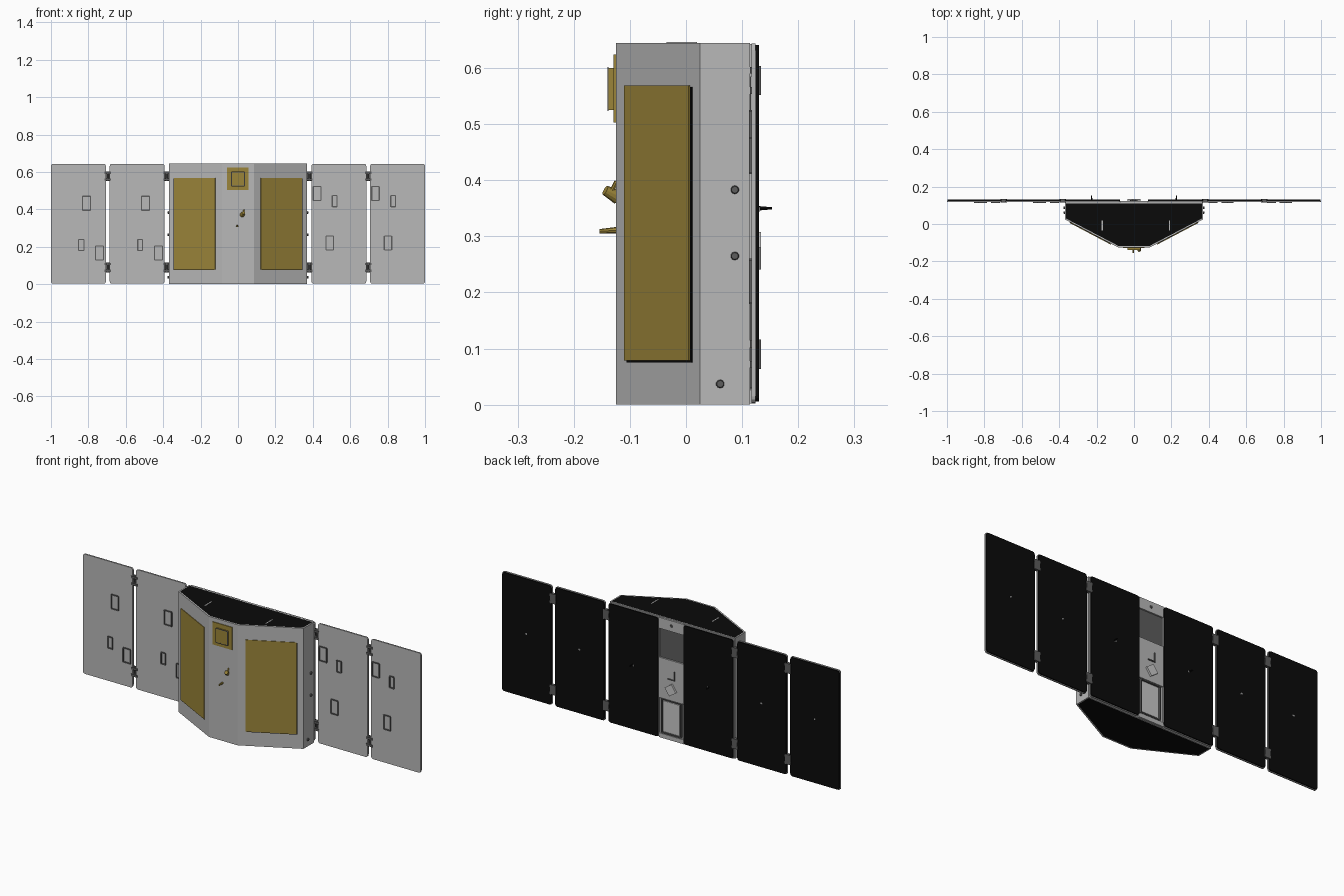
import bpy, bmesh, math
from mathutils import Vector, Matrix

if "Cube" in bpy.data.objects:
    bpy.data.objects.remove(bpy.data.objects["Cube"])


def mat(name, r, g, b):
    m = bpy.data.materials.new(name)
    m.diffuse_color = (r, g, b, 1)
    m.use_nodes = True
    m.node_tree.nodes["Principled BSDF"].inputs["Base Color"].default_value = m.diffuse_color
    return m


GREY = mat("light_grey", 0.48, 0.48, 0.48)
PALE = mat("pale_grey", 0.58, 0.58, 0.58)
DARK = mat("dark_grey", 0.11, 0.11, 0.11)
BLACK = mat("solar_black", 0.003, 0.003, 0.003)
GOLD = mat("gold_foil", 0.33, 0.235, 0.041)
H = 0.645


def finish(name, bm, *mats):
    bmesh.ops.recalc_face_normals(bm, faces=bm.faces)
    me = bpy.data.meshes.new(name)
    bm.to_mesh(me)
    bm.free()
    for m in mats:
        me.materials.append(m)
    ob = bpy.data.objects.new(name, me)
    bpy.context.collection.objects.link(ob)
    return ob


def prism(name, pts, z0, z1, m):
    """Extrude an xy outline from z0 to z1."""
    bm = bmesh.new()
    f = bm.faces.new([bm.verts.new((x, y, z0)) for x, y in pts])
    r = bmesh.ops.extrude_face_region(bm, geom=[f])
    bmesh.ops.translate(bm, vec=(0, 0, z1 - z0),
                        verts=[v for v in r["geom"] if isinstance(v, bmesh.types.BMVert)])
    return finish(name, bm, m)


def box(name, x, y, z, m, corner=0.0, rot=0.0):
    """Box from (min, max) ranges, optional rounded corners and turn about y."""
    bm = bmesh.new()
    size = Vector((x[1] - x[0], y[1] - y[0], z[1] - z[0]))
    bmesh.ops.create_cube(bm, size=1, matrix=Matrix.Diagonal(size.to_4d()))
    if corner:
        edges = [e for e in bm.edges
                 if abs(e.verts[0].co.y - e.verts[1].co.y) > 1e-5]
        bmesh.ops.bevel(bm, geom=edges, offset=corner, segments=3,
                        profile=0.5, affect='EDGES')
    mid = Vector((sum(x) / 2, sum(y) / 2, sum(z) / 2))
    bmesh.ops.transform(bm, verts=bm.verts,
                        matrix=Matrix.Translation(mid) @ Matrix.Rotation(rot, 4, 'Y'))
    return finish(name, bm, m)


def rod(name, a, b, r1, r2, m, sides=12):
    a, b = Vector(a), Vector(b)
    bm = bmesh.new()
    bmesh.ops.create_cone(bm, cap_ends=True, segments=sides, radius1=r1,
                          radius2=r2, depth=(b - a).length)
    q = (b - a).to_track_quat('Z', 'Y').to_matrix().to_4x4()
    bmesh.ops.transform(bm, verts=bm.verts, matrix=Matrix.Translation((a + b) / 2) @ q)
    return finish(name, bm, m)


def frame(name, cx, cz, w, h, y, t, m):
    """Thin raised rectangular outline."""
    bm = bmesh.new()
    for x, z, sx, sz in ((-w / 2, 0, t, h), (w / 2, 0, t, h),
                         (0, -h / 2, w, t), (0, h / 2, w, t)):
        mx = Matrix.Translation((cx + x, (y[0] + y[1]) / 2, cz + z))
        bmesh.ops.create_cube(bm, size=1, matrix=mx @ Matrix.Diagonal((sx, y[1] - y[0], sz, 1)))
    return finish(name, bm, m)


# Six-sided body
NOSE, SIDE = Vector((0.085, -0.125)), Vector((0.37, 0.025))
half = [(0.085, -0.125), (0.37, 0.025), (0.37, 0.114)]
body = prism("body", half + [(-x, y) for x, y in reversed(half)], 0, H, GREY)

# Black end covers, inset in the top and bottom
body.data.materials.append(BLACK)
bm = bmesh.new()
bm.from_mesh(body.data)
ends = [f for f in bm.faces if abs(f.normal.z) > 0.9]
bmesh.ops.inset_individual(bm, faces=ends, thickness=0.008)
for f in ends:
    f.material_index = 1
bm.to_mesh(body.data)
bm.free()
for x in (-0.17, 0.19):
    box("top_slot", (x - 0.003, x + 0.003), (-0.035, 0.02), (H, H + 0.001), GREY)

# Gold radiators on the slanted faces, each with a black backing
along = SIDE - NOSE
normal = Vector((along.y, -along.x)).normalized()


def slant_plate(name, s, t0, t1, d0, d1, z0, z1, m):
    pts = [NOSE + along * t + normal * d
           for t, d in ((t0, d0), (t1, d0), (t1, d1), (t0, d1))]
    prism(name, [(s * p.x, p.y) for p in pts], z0, z1, m)


for s, side in ((-1, "left"), (1, "right")):
    slant_plate(side + "_radiator_backing", s, 0.14, 0.912, -0.001, 0.002, 0.075, 0.566, BLACK)
    slant_plate(side + "_radiator", s, 0.125, 0.895, 0.002, 0.005, 0.079, 0.569, GOLD)

# Front instruments: patch antenna, horn and probe
box("patch_plate", (-0.06, 0.056), (-0.129, -0.124), (0.503, 0.624), GOLD)
box("patch_block", (-0.035, 0.035), (-0.139, -0.128), (0.525, 0.6), GOLD)
frame("patch_outline", 0, 0.5625, 0.07, 0.075, (-0.1395, -0.138), 0.004, DARK)
rod("horn", (0.022, -0.122, 0.37), (0.03, -0.144, 0.382), 0.013, 0.009, GOLD)
rod("horn_arm", (0.03, -0.124, 0.398), (0.032, -0.134, 0.378), 0.004, 0.004, GOLD, 8)
rod("probe", (-0.004, -0.122, 0.311), (-0.004, -0.154, 0.309), 0.006, 0.004, GOLD, 8)

# Solar panels: two on the body's back, two hinged wings each side
spans = (("body", 0.073, 0.37), ("inner", 0.392, 0.686), ("outer", 0.706, 1.0))
for s, side in ((-1, "left"), (1, "right")):
    for part, a, b in spans:
        x = tuple(sorted((s * a, s * b)))
        n = f"{side}_{part}_panel"
        box(n + "_sheet", x, (0.117, 0.124), (0.003, H - 0.001), GREY, 0.012)
        box(n + "_cells", (x[0] + 0.002, x[1] - 0.002), (0.123, 0.13),
            (0.006, H - 0.004), BLACK, 0.012)
        c = (a + b) / 2 * s
        box(n + "_sensor", (c - 0.004, c + 0.004), (0.129, 0.132), (0.344, 0.352), PALE)
    # Short spike on the panel at the body
    rod(side + "_spike", (s * 0.225, 0.128, 0.35), (s * 0.228, 0.153, 0.35), 0.004, 0.002, BLACK, 8)
    # Hinges in the gaps between panels
    for hx in (0.381, 0.696):
        for hz in (0.09, 0.578):
            cx = s * hx
            rod(side + "_hinge_pin", (cx, 0.126, hz - 0.026), (cx, 0.126, hz + 0.026), 0.006, 0.006, DARK, 10)
            for dz in (-0.018, 0.018):
                box(side + "_hinge_leaf", (cx - 0.018, cx + 0.018), (0.114, 0.134),
                    (hz + dz - 0.006, hz + dz + 0.006), DARK)
            box(side + "_hinge_plate", (cx - 0.016, cx + 0.016), (0.13, 0.134), (hz - 0.026, hz + 0.026), DARK)
    # Side knobs
    for ky, kz in ((0.087, 0.383), (0.087, 0.265), (0.061, 0.037)):
        rod(side + "_knob", (s * 0.368, ky, kz), (s * 0.376, ky, kz), 0.008, 0.006, DARK, 10)

# Raised outlines on the front of the wings
for x, z, w, h in ((-0.81, 0.433, 0.042, 0.075), (-0.838, 0.21, 0.028, 0.06),
                   (-0.74, 0.167, 0.042, 0.075), (-0.495, 0.433, 0.042, 0.075),
                   (-0.523, 0.21, 0.026, 0.06), (-0.425, 0.167, 0.042, 0.075),
                   (0.423, 0.485, 0.042, 0.075), (0.517, 0.444, 0.026, 0.06),
                   (0.49, 0.22, 0.04, 0.075), (0.735, 0.485, 0.04, 0.075),
                   (0.83, 0.444, 0.026, 0.06), (0.802, 0.22, 0.04, 0.075)):
    frame("wing_bracket", x, z, w, h, (0.112, 0.118), 0.006, DARK)

# Back service strip between the body panels, with two open bays
for n, z0, z1 in (("top", 0.585, H - 0.002), ("middle", 0.215, 0.43), ("bottom", 0.002, 0.025)):
    box(n + "_strip", (-0.074, 0.074), (0.113, 0.124), (z0, z1), GREY)
box("upper_bay_floor", (-0.073, 0.073), (0.113, 0.116), (0.43, 0.585), DARK)
box("lower_bay_floor", (-0.073, 0.073), (0.113, 0.115), (0.025, 0.215), GREY)
box("lower_bay_cover", (-0.045, 0.05), (0.114, 0.118), (0.04, 0.2), PALE)
frame("lower_bay_frame", 0.002, 0.12, 0.115, 0.18, (0.113, 0.124), 0.006, DARK)
box("tilted_block", (-0.024, 0.024), (0.122, 0.134), (0.25, 0.298), PALE, rot=math.radians(35))
box("bracket_upright", (-0.022, -0.017), (0.122, 0.129), (0.325, 0.375), DARK)
box("bracket_foot", (-0.022, 0.02), (0.122, 0.129), (0.325, 0.33), DARK)
rod("top_strip_button", (0, 0.123, 0.615), (0, 0.128, 0.615), 0.008, 0.006, DARK)
